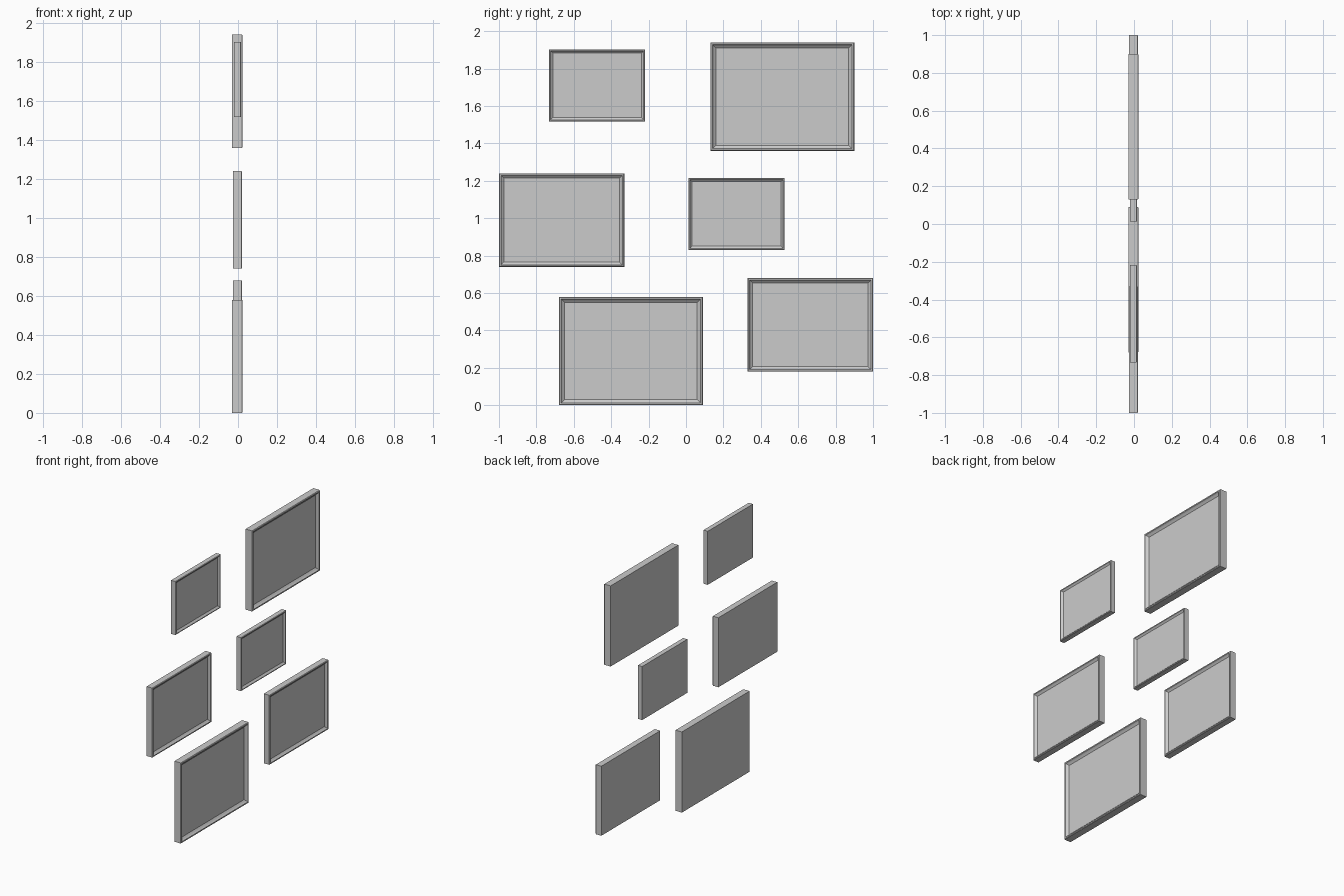
import bpy
import bmesh

if "Cube" in bpy.data.objects:
    bpy.data.objects.remove(bpy.data.objects["Cube"])

# Moulding cross-section of the large frame: (inset from the outer edge, x depth)
PROFILE = [(0.0, -0.03), (0.0, 0.020), (0.004, 0.024), (0.012, 0.024),
           (0.016, 0.018), (0.020, 0.014), (0.030, 0.006)]


def ring(bm, w, h, inset, x):
    a, b = w / 2 - inset, h / 2 - inset
    return [bm.verts.new((x, sy * a, sz * b))
            for sy, sz in ((-1, -1), (1, -1), (1, 1), (-1, 1))]


def finish(bm, name, location):
    mesh = bpy.data.meshes.new(name)
    bm.to_mesh(mesh)
    bm.free()
    obj = bpy.data.objects.new(name, mesh)
    obj.location = location
    bpy.context.collection.objects.link(obj)
    return obj


def picture_frame(name, y0, y1, z0, z1, s):
    w, h = y1 - y0, z1 - z0
    loc = (0, (y0 + y1) / 2, (z0 + z1) / 2)

    # Mitred moulding swept round the rectangle, with a flat backing board
    bm = bmesh.new()
    rings = [ring(bm, w, h, i * s, x * s) for i, x in PROFILE]
    bm.faces.new(rings[0][::-1])
    for lo, hi in zip(rings, rings[1:]):
        for k in range(4):
            n = (k + 1) % 4
            bm.faces.new((lo[k], lo[n], hi[n], hi[k]))
    frame = finish(bm, name + "_frame", loc)

    # Flat picture filling the recess
    bm = bmesh.new()
    inset, x = PROFILE[-1]
    bm.faces.new(ring(bm, w, h, inset * s, x * s))
    picture = finish(bm, name + "_picture", loc)
    picture.parent = frame
    picture.location = (0, 0, 0)


# Wall arrangement: two large, two medium and two small frames
LAYOUT = [
    ("large_upper", 0.13, 0.90, 1.36, 1.94, 1.0),
    ("large_lower", -0.68, 0.09, 0.0, 0.58, 1.0),
    ("medium_left", -1.0, -0.33, 0.74, 1.24, 0.87),
    ("medium_right", 0.33, 1.0, 0.18, 0.68, 0.87),
    ("small_upper", -0.732, -0.218, 1.518, 1.903, 0.67),
    ("small_centre", 0.013, 0.527, 0.83, 1.215, 0.67),
]
for args in LAYOUT:
    picture_frame(*args)
